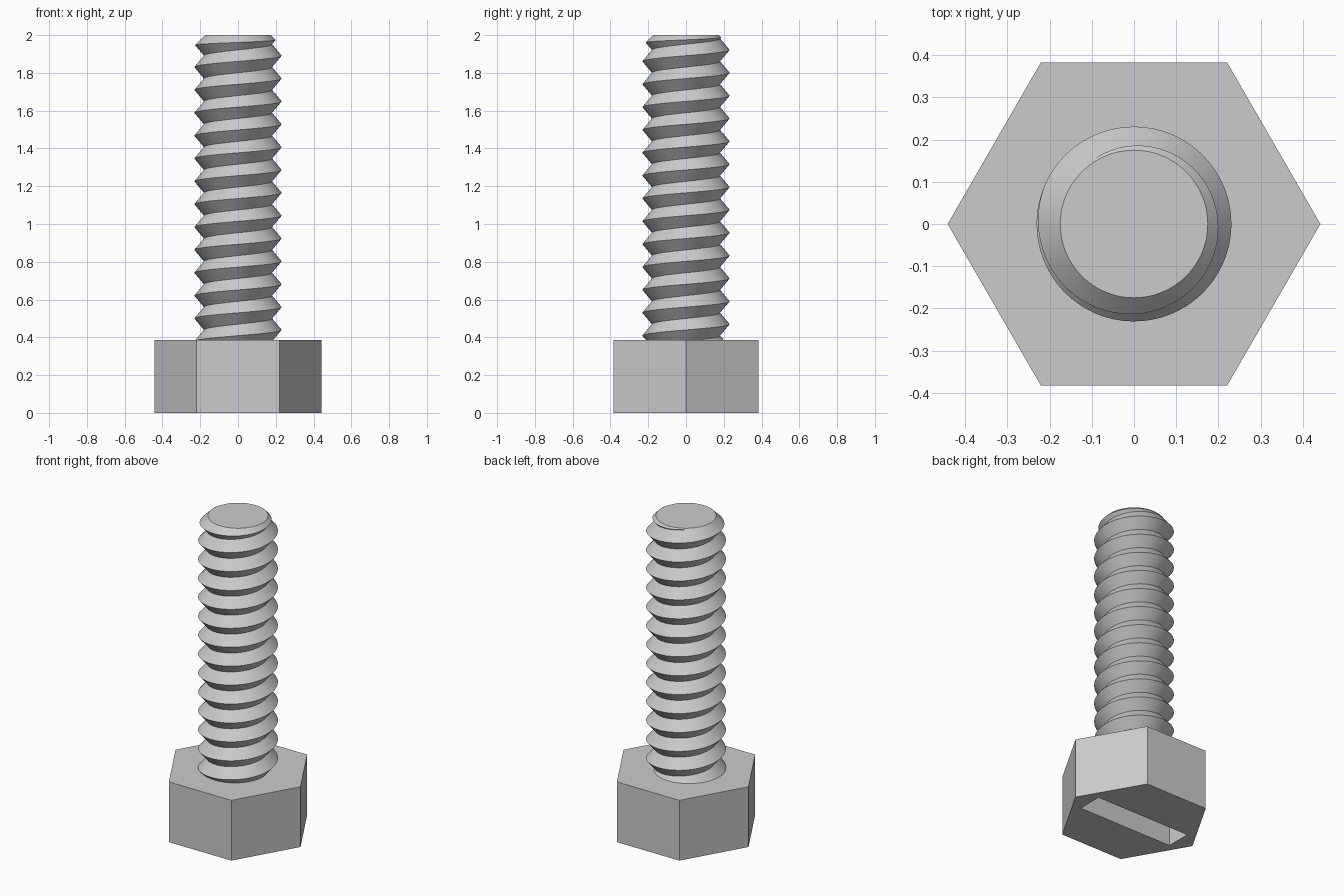
import bpy, bmesh, math
from mathutils import Matrix

cube = bpy.data.objects.get("Cube")
if cube:
    bpy.data.objects.remove(cube, do_unlink=True)

# Single plain metal colour
steel = bpy.data.materials.new("light_grey_steel")
steel.use_nodes = True
steel.diffuse_color = (0.6, 0.6, 0.6, 1)
steel.node_tree.nodes["Principled BSDF"].inputs["Base Color"].default_value = (0.6, 0.6, 0.6, 1)

HEAD_TOP, TOP = 0.385, 2.0
CREST, ROOT, PITCH, STEPS = 0.231, 0.18, 0.121, 64


def make_object(name, bm):
    bmesh.ops.recalc_face_normals(bm, faces=bm.faces)
    mesh = bpy.data.meshes.new(name)
    bm.to_mesh(mesh)
    bm.free()
    mesh.materials.append(steel)
    obj = bpy.data.objects.new(name, mesh)
    bpy.context.collection.objects.link(obj)
    return obj


def lathe(name, rings, sides):
    """Closed solid from (radius, height) rings, first corner on +x."""
    bm = bmesh.new()
    loops = []
    for r, z in rings:
        angles = [math.tau * i / sides for i in range(sides)]
        loops.append([bm.verts.new((r * math.cos(a), r * math.sin(a), z)) for a in angles])
    for low, high in zip(loops, loops[1:]):
        for i in range(sides):
            j = (i + 1) % sides
            bm.faces.new((low[i], low[j], high[j], high[i]))
    bm.faces.new(loops[0][::-1])
    bm.faces.new(loops[-1])
    return make_object(name, bm)


def cut(obj, tool, operation):
    """Apply a boolean and discard the tool."""
    mod = obj.modifiers.new("cut", "BOOLEAN")
    mod.operation, mod.object, mod.solver = operation, tool, "EXACT"
    bpy.context.view_layer.update()
    evaluated = obj.evaluated_get(bpy.context.evaluated_depsgraph_get())
    mesh = bpy.data.meshes.new_from_object(evaluated)
    obj.modifiers.clear()
    obj.data = mesh
    bpy.data.objects.remove(tool, do_unlink=True)


# Hexagonal head with a blind slot in its underside
head = lathe("hex_head", [(0.442, 0), (0.442, HEAD_TOP)], 6)
bm = bmesh.new()
bmesh.ops.create_cube(bm, size=1, matrix=Matrix.Translation((0, 0, 0.04))
                      @ Matrix.Diagonal((0.67, 0.16, 0.3, 1)))
cut(head, make_object("slot_cutter", bm), "DIFFERENCE")

# Right-handed V thread: helical root and crest lines, joined turn to turn
bm = bmesh.new()
turns = 18
start_angle = math.radians(145)
start_z = 1.94 - 15.5 * PITCH
roots, crests = [], []
for i in range(turns * STEPS + 1):
    a = start_angle + math.tau * i / STEPS
    z = start_z + PITCH * i / STEPS
    c, s = math.cos(a), math.sin(a)
    roots.append(bm.verts.new((ROOT * c, ROOT * s, z)))
    crests.append(bm.verts.new((CREST * c, CREST * s, z + PITCH / 2)))
for i in range((turns - 1) * STEPS):
    k = i + STEPS
    bm.faces.new((roots[i], roots[i + 1], crests[i + 1], crests[i]))
    bm.faces.new((crests[i], crests[i + 1], roots[k + 1], roots[k]))

# Trim both ends square and cap them
for z, up in ((0.3, -1), (2.04, 1)):
    geom = bm.verts[:] + bm.edges[:] + bm.faces[:]
    bmesh.ops.bisect_plane(bm, geom=geom, plane_co=(0, 0, z), plane_no=(0, 0, up),
                           clear_outer=True)
bmesh.ops.delete(bm, geom=[v for v in bm.verts if not v.link_faces], context="VERTS")
bmesh.ops.holes_fill(bm, edges=[e for e in bm.edges if e.is_boundary], sides=0)
shank = make_object("threaded_shank", bm)

# Chamfered tip
envelope = lathe("tip_envelope", [(0.27, 0.25), (0.27, TOP - 0.095), (0.175, TOP)], STEPS)
cut(shank, envelope, "INTERSECT")

# Smooth along the thread, sharp at crests and roots
bpy.ops.object.select_all(action="DESELECT")
shank.select_set(True)
bpy.context.view_layer.objects.active = shank
bpy.ops.object.shade_smooth_by_angle(angle=math.radians(30))
